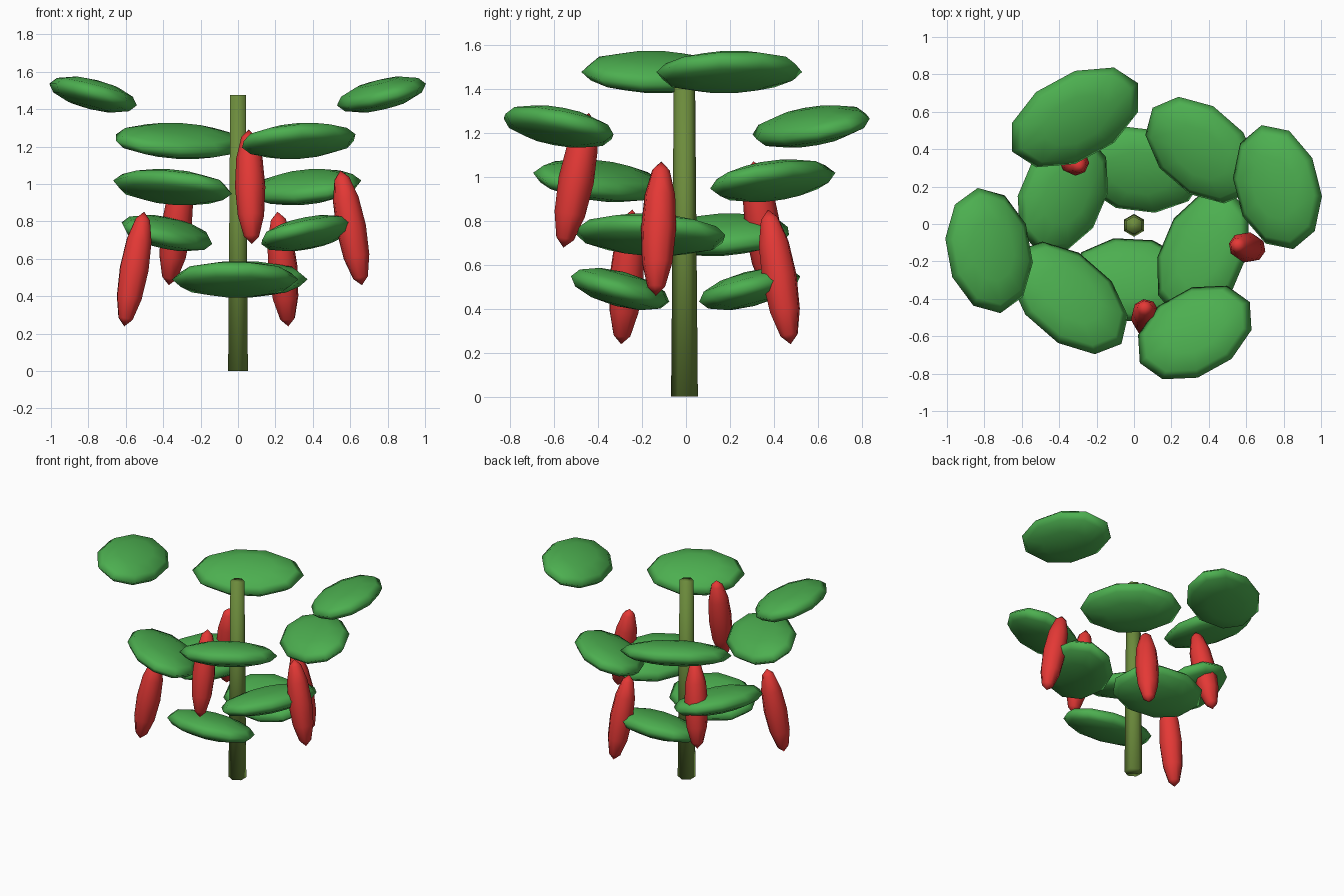
import bpy
from math import radians, sin, cos, pi
from mathutils import Matrix

if "Cube" in bpy.data.objects:
    bpy.data.objects.remove(bpy.data.objects["Cube"])


def material(name, rgb):
    m = bpy.data.materials.new(name)
    m.diffuse_color = (*rgb, 1)
    m.use_nodes = True
    m.node_tree.nodes["Principled BSDF"].inputs["Base Color"].default_value = m.diffuse_color
    return m


LEAF = material("leaf_green", (0.073, 0.429, 0.08))
RED = material("fruit_red", (0.78, 0.04, 0.036))
STEM = material("stem_green", (0.15, 0.26, 0.045))


def finish(name, mat):
    ob = bpy.context.object
    ob.name = name
    ob.data.materials.append(mat)
    ob.data.polygons.foreach_set("use_smooth", [True] * len(ob.data.polygons))
    return ob


def ellipsoid(name, mat, segments, size, centre, angle, tilt):
    """Stretched low-poly ball; local x points outward, positive tilt lifts the outer side."""
    bpy.ops.mesh.primitive_uv_sphere_add(segments=segments, ring_count=6, radius=1)
    ob = finish(name, mat)
    ob.data.transform(Matrix.Translation(centre)
                      @ Matrix.Rotation(angle, 4, 'Z')
                      @ Matrix.Rotation(-tilt, 4, 'Y')
                      @ Matrix.Diagonal((*size, 1)))


# tapered six-sided stem
bpy.ops.mesh.primitive_cone_add(vertices=6, radius1=0.061, radius2=0.048,
                                depth=1.475, location=(0, -0.007, 0.7375))
finish("stem", STEM)

# leaves in opposite pairs: x, y, z, angle, half width
leaves = [
    (-0.015, -0.30, 0.49, 267, 0.338), (0.035, 0.29, 0.49, 83, 0.34),
    (0.37, -0.16, 0.737, -23, 0.368), (-0.38, 0.16, 0.737, 157, 0.336),
    (-0.35, -0.395, 0.983, 229, 0.375), (0.36, 0.395, 0.983, 49, 0.345),
    (-0.315, 0.57, 1.23, 118.5, 0.383), (0.325, -0.58, 1.23, -61, 0.336),
    (-0.775, -0.142, 1.478, 190.3, 0.34), (0.767, 0.197, 1.478, 14.3, 0.342),
]
for i, (x, y, z, a, w) in enumerate(leaves):
    ellipsoid(f"leaf_{i + 1}", LEAF, 10, (0.238, w, 0.08), (x, y, z), radians(a), 0.26)

# hanging fruits spiralling round the stem, lower ends leaning outward
fruits = [(0.605, -0.125, 0.765), (0.24, 0.425, 0.545), (-0.33, 0.35, 0.765),
          (-0.555, -0.27, 0.545), (0.065, -0.5, 0.985)]
for i, (x, y, z) in enumerate(fruits):
    ellipsoid(f"fruit_{i + 1}", RED, 8, (0.082, 0.082, 0.312), (x, y, z),
              radians(-12 + 72.5 * i), 0.19)
